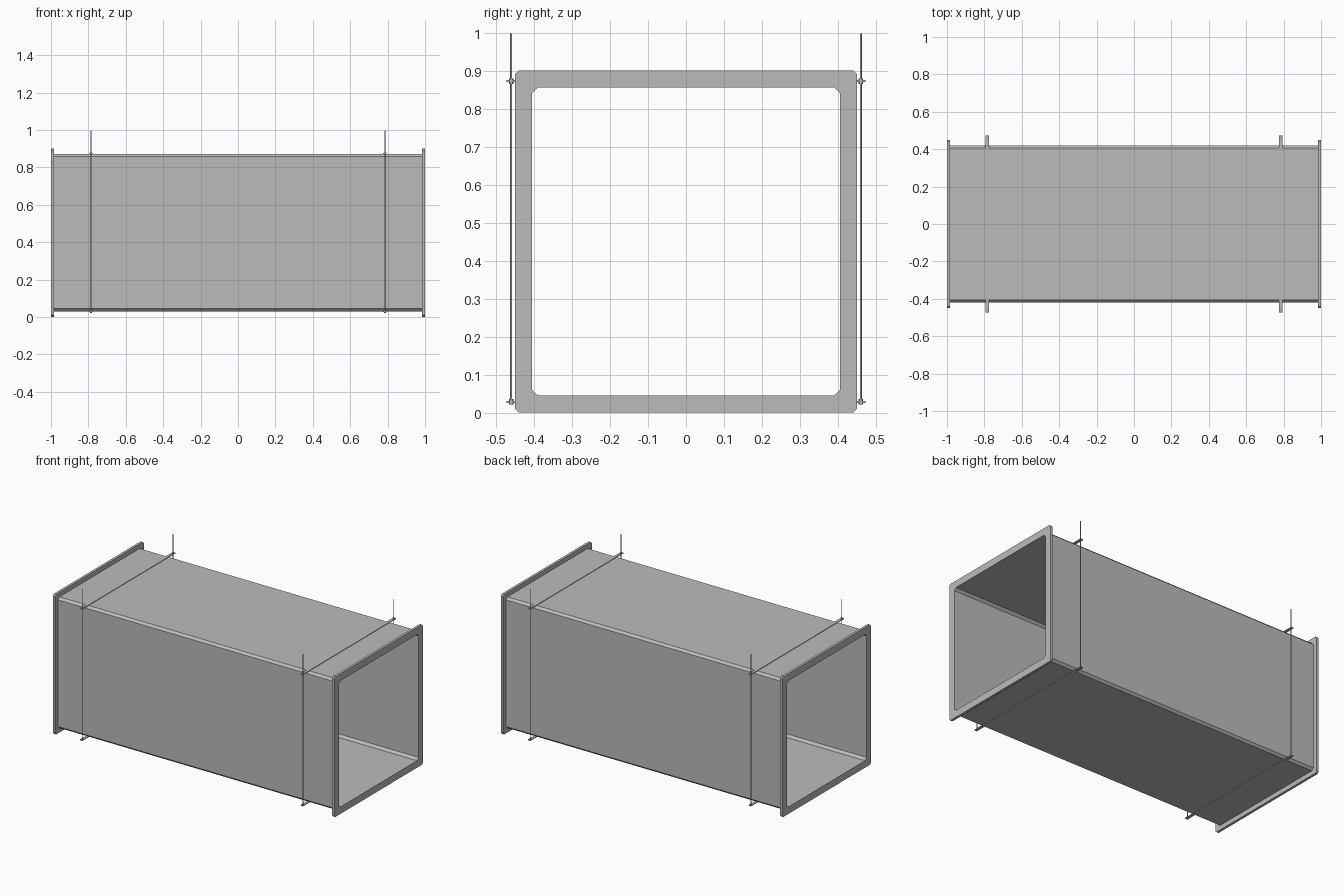
import bpy, bmesh
from mathutils import Matrix

cube = bpy.data.objects.get("Cube")
if cube:
    bpy.data.objects.remove(cube, do_unlink=True)

steel = bpy.data.materials.new("galvanised grey")
steel.use_nodes = True
steel.diffuse_color = (0.5, 0.5, 0.5, 1)
steel.node_tree.nodes["Principled BSDF"].inputs["Base Color"].default_value = (0.5, 0.5, 0.5, 1)

MID = 0.451        # height of the duct axis
OPENING = 0.405    # half width of the opening
DUCT = 0.421       # half width of the duct body
FLANGE = 0.45      # half width of the end flanges
THICK = 0.016      # flange thickness


def finish(name, bm):
    bmesh.ops.recalc_face_normals(bm, faces=bm.faces)
    mesh = bpy.data.meshes.new(name)
    bm.to_mesh(mesh)
    bm.free()
    mesh.materials.append(steel)
    obj = bpy.data.objects.new(name, mesh)
    bpy.context.collection.objects.link(obj)
    return obj


def octagon(h, c):
    """Square of half width h with corners cut by c."""
    k = h - c
    return [(h, -k), (h, k), (k, h), (-k, h), (-h, k), (-h, -k), (-k, -h), (k, -h)]


def frame(name, x0, x1, outer, outer_cut, inner, inner_cut):
    """Hollow square section running along x."""
    bm = bmesh.new()
    loops = []
    for x, h, c in ((x0, outer, outer_cut), (x1, outer, outer_cut),
                    (x1, inner, inner_cut), (x0, inner, inner_cut)):
        loops.append([bm.verts.new((x, y, MID + z)) for y, z in octagon(h, c)])
    for a, b in zip(loops, loops[1:] + loops[:1]):
        for i in range(8):
            j = (i + 1) % 8
            bm.faces.new((a[i], a[j], b[j], b[i]))
    return finish(name, bm)


def box(name, centre, size):
    bm = bmesh.new()
    bmesh.ops.create_cube(bm, size=1, matrix=Matrix.Translation(centre) @ Matrix.Diagonal((*size, 1)))
    return finish(name, bm)


def cylinder(name, centre, radius, height, sides):
    bm = bmesh.new()
    bmesh.ops.create_cone(bm, cap_ends=True, segments=sides, radius1=radius, radius2=radius,
                          depth=height, matrix=Matrix.Translation(centre))
    return finish(name, bm)


# Duct body and end flanges
frame("duct_body", THICK - 1, 1 - THICK, DUCT, 0.014, OPENING, 0.015)
for side, s in (("left", 1), ("right", -1)):
    frame(f"{side}_flange", s * (1 - THICK), s, FLANGE, 0.01, OPENING, 0.015)

    # Hanger: flat bars above and below, threaded rods and nuts
    x = s * 0.785
    for level, v in (("top", 1), ("bottom", -1)):
        z = MID + v * (DUCT + 0.001)
        box(f"{side}_{level}_bar", (x, 0, z), (0.018, 0.944, 0.005))
        for end, e in (("front", -1), ("back", 1)):
            cylinder(f"{side}_{level}_{end}_nut", (x, e * 0.46, z), 0.006, 0.014, 6)
    for end, e in (("front", -1), ("back", 1)):
        rod = cylinder(f"{side}_{end}_rod", (x, e * 0.46, 0.5115), 0.0026, 0.973, 12)
        for poly in rod.data.polygons:
            poly.use_smooth = len(poly.vertices) == 4
